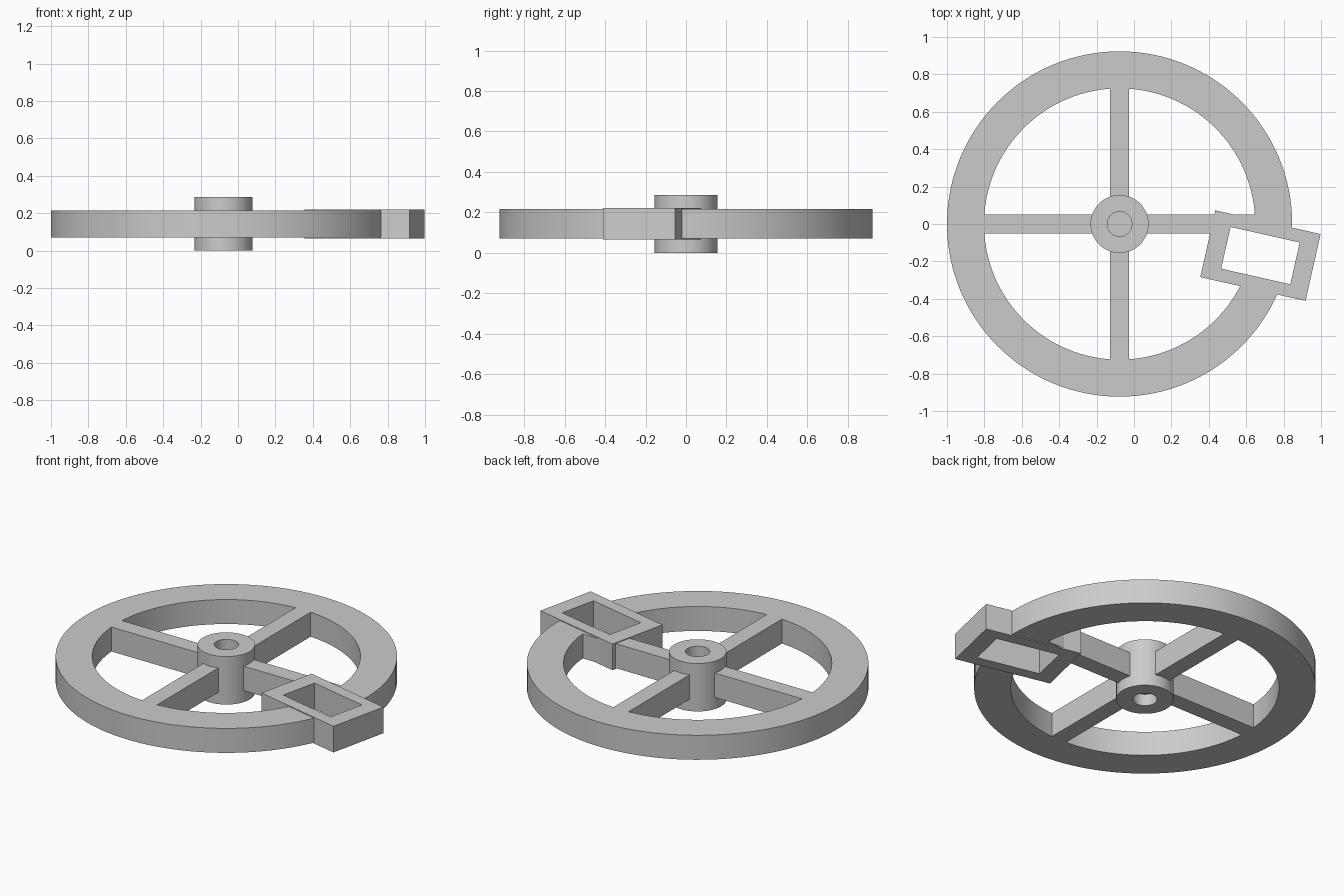
import bpy
import bmesh
import math

if "Cube" in bpy.data.objects:
    bpy.data.objects.remove(bpy.data.objects["Cube"], do_unlink=True)

CENTRE_X = -0.077
MID_Z = 0.143
RIM_H = 0.146
SEGMENTS = 128

grey = bpy.data.materials.new("plain_grey")
grey.use_nodes = True
colour = (0.6, 0.6, 0.6, 1)
grey.diffuse_color = colour
grey.node_tree.nodes["Principled BSDF"].inputs["Base Color"].default_value = colour


def make_object(name, bm, location, angle=0):
    bmesh.ops.recalc_face_normals(bm, faces=bm.faces)
    mesh = bpy.data.meshes.new(name)
    bm.to_mesh(mesh)
    bm.free()
    mesh.materials.append(grey)
    obj = bpy.data.objects.new(name, mesh)
    bpy.context.collection.objects.link(obj)
    obj.location = location
    obj.rotation_euler.z = angle
    return obj


def tube(name, outer, inner, height):
    """Spin a rectangular section around the axle."""
    bm = bmesh.new()
    h = height / 2
    section = [(inner, -h), (outer, -h), (outer, h), (inner, h)]
    face = bm.faces.new([bm.verts.new((r, 0, z)) for r, z in section])
    edges = list(face.edges)
    bm.faces.remove(face)
    bmesh.ops.spin(bm, geom=edges, cent=(0, 0, 0), axis=(0, 0, 1),
                   angle=math.tau, steps=SEGMENTS, use_merge=True)
    bmesh.ops.remove_doubles(bm, verts=bm.verts, dist=0.0001)
    return make_object(name, bm, (CENTRE_X, 0, MID_Z))


def box(name, size, location, angle=0):
    bm = bmesh.new()
    bmesh.ops.create_cube(bm, size=1)
    bmesh.ops.scale(bm, vec=size, verts=bm.verts)
    return make_object(name, bm, location, angle)


def combine(target, other, operation):
    """Apply a boolean and discard the helper."""
    mod = target.modifiers.new(operation.lower(), "BOOLEAN")
    mod.operation = operation
    mod.solver = "EXACT"
    mod.object = other
    bpy.context.view_layer.objects.active = target
    bpy.ops.object.modifier_apply(modifier=mod.name)
    bpy.data.objects.remove(other, do_unlink=True)


# Rim with two crossing bars forming the four spokes
wheel = tube("rim_and_spokes", 0.923, 0.725, RIM_H)
cross = box("spoke_bar", (1.6, 0.1, RIM_H), (CENTRE_X, 0, MID_Z))
combine(cross, box("cross_bar", (0.1, 1.6, RIM_H), (CENTRE_X, 0, MID_Z)), "UNION")
combine(wheel, cross, "UNION")

# Hub sleeve, with the spokes crossing inside its bore
hub = tube("hub", 0.155, 0.066, 0.286)

# Tilted rectangular frame on the rim, its window open right through
FRAME_AT = (0.676, -0.169, MID_Z)
FRAME_ANGLE = math.radians(-12.7)
WINDOW = (0.379, 0.229, 0.5)
frame = box("rim_frame", (0.577, 0.366, 0.156), FRAME_AT, FRAME_ANGLE)
for part in (frame, wheel):
    combine(part, box("window_cutter", WINDOW, FRAME_AT, FRAME_ANGLE), "DIFFERENCE")

# Smooth round walls, crisp edges
bpy.ops.object.select_all(action="DESELECT")
for part in (wheel, hub):
    part.select_set(True)
bpy.context.view_layer.objects.active = wheel
bpy.ops.object.shade_smooth_by_angle(angle=math.radians(30))
